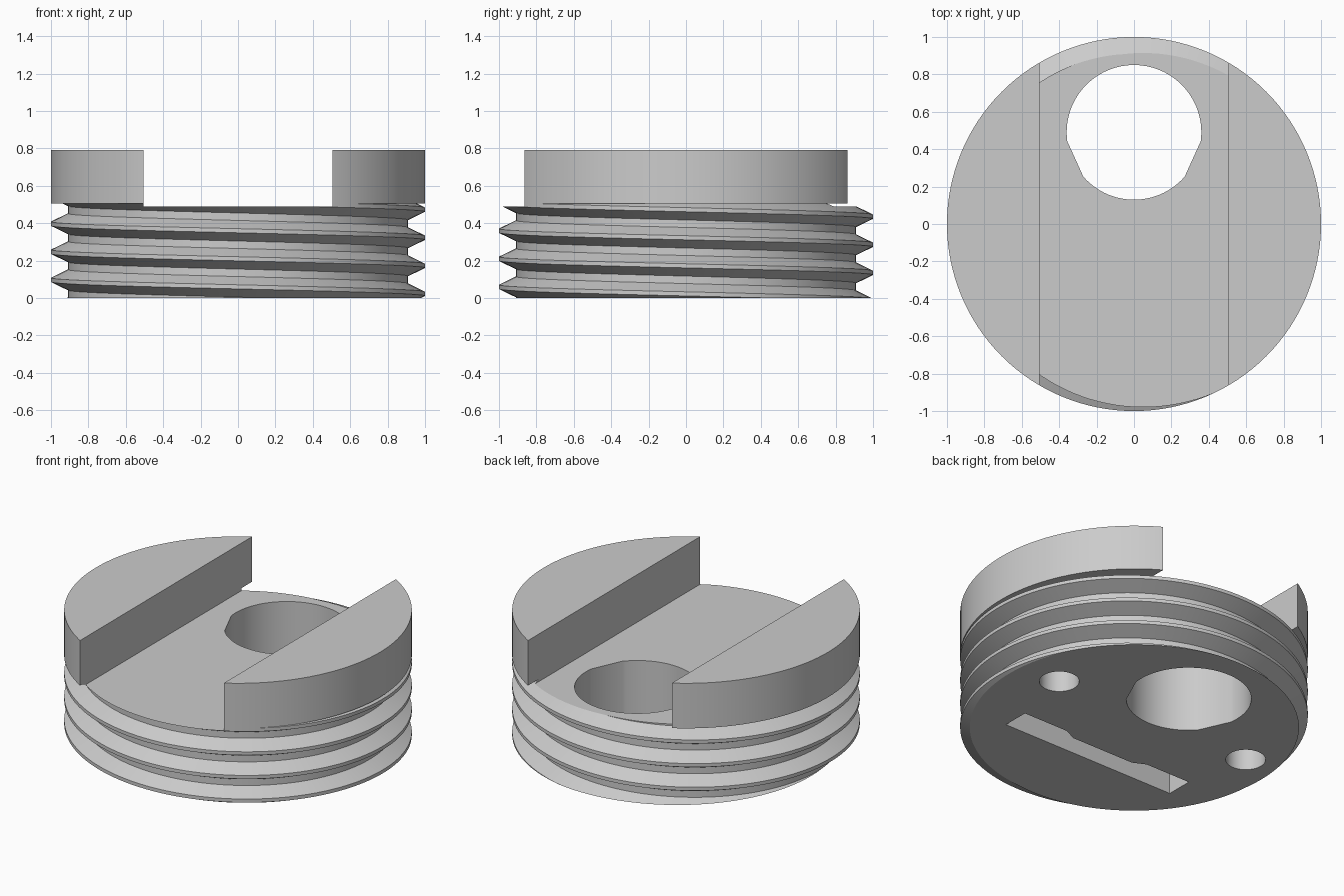
import bpy, bmesh, math

if "Cube" in bpy.data.objects:
    bpy.data.objects.remove(bpy.data.objects["Cube"])

PITCH, ROOT, CREST = 0.15, 0.91, 1.0
BODY_TOP, FLOOR, TOP = 0.504, 0.488, 0.79

grey = bpy.data.materials.new("light_grey")
grey.use_nodes = True
grey.diffuse_color = (0.6, 0.6, 0.6, 1)
grey.node_tree.nodes["Principled BSDF"].inputs["Base Color"].default_value = (0.6, 0.6, 0.6, 1)


def make_object(name, bm):
    bmesh.ops.recalc_face_normals(bm, faces=bm.faces)
    mesh = bpy.data.meshes.new(name)
    bm.to_mesh(mesh)
    bm.free()
    mesh.materials.append(grey)
    obj = bpy.data.objects.new(name, mesh)
    bpy.context.collection.objects.link(obj)
    return obj


def circle(x, y, r, steps=96, skip=()):
    angles = [a * 360 / steps for a in range(steps)]
    return [(x + r * math.cos(math.radians(a)), y + r * math.sin(math.radians(a)))
            for a in angles if not any(lo < a < hi for lo, hi in skip)]


def prism(name, outline, z0, z1):
    bm = bmesh.new()
    base = bm.faces.new([bm.verts.new((x, y, z0)) for x, y in outline])
    side = bmesh.ops.extrude_face_region(bm, geom=[base], use_keep_orig=True)["geom"]
    for v in side:
        if isinstance(v, bmesh.types.BMVert):
            v.co.z = z1
    return make_object(name, bm)


def activate(obj):
    bpy.ops.object.select_all(action="DESELECT")
    obj.select_set(True)
    bpy.context.view_layer.objects.active = obj


def cut(obj, cutter):
    mod = obj.modifiers.new("cut", "BOOLEAN")
    mod.operation, mod.solver, mod.object = "DIFFERENCE", "EXACT", cutter
    activate(obj)
    bpy.ops.object.modifier_apply(modifier=mod.name)


def threaded_body(steps=128, turns=8):
    # Left-handed helix: each column is one pitch lower after a full turn
    profile = [(-0.055, ROOT), (-0.011, CREST), (0.011, CREST), (0.055, ROOT)]
    bm = bmesh.new()
    cols = []
    for i in range(steps):
        a = math.tau * i / steps
        start = 0.022 - PITCH * (2 + i / steps)
        cols.append([bm.verts.new((r * math.cos(a), r * math.sin(a), start + PITCH * t + dz))
                     for t in range(turns) for dz, r in profile])
    for i in range(steps):
        here, after = cols[i], cols[(i + 1) % steps]
        shift = len(profile) if i == steps - 1 else 0
        for m in range(shift, len(here) - 1):
            bm.faces.new((here[m], after[m - shift], after[m + 1 - shift], here[m + 1]))
    # Trim flat at both ends and cap
    for z, n in ((0, -1), (BODY_TOP, 1)):
        res = bmesh.ops.bisect_plane(bm, geom=bm.verts[:] + bm.edges[:] + bm.faces[:], dist=1e-6,
                                     plane_co=(0, 0, z), plane_no=(0, 0, n), clear_outer=True)
        rim = [e for e in res["geom_cut"] if isinstance(e, bmesh.types.BMEdge)]
        bmesh.ops.edgeloop_fill(bm, edges=rim)
    return make_object("threaded_body", bm)


body = threaded_body()
pads = prism("top_pads", circle(0, 0, CREST, 128), BODY_TOP, TOP)

# Wide channel across the top, separating the two pads
channel = prism("channel_cutter", [(-0.505, -2), (0.505, -2), (0.505, 2), (-0.505, 2)], FLOOR, 1)
# Through hole with two short flats
hole = prism("hole_cutter", circle(0, 0.49, 0.36, 96, [(188, 219), (321, 352)]), -1, 1)
# Blind pin holes and slot in the underside
pins = [prism("pin_cutter", circle(s * 0.7, 0.165, 0.115, 48), -1, 0.3) for s in (-1, 1)]
half = [(0.615, -0.413), (0.615, -0.243), (0.3, -0.243), (0.22, -0.282)]
slot = prism("slot_cutter", half + [(-x, y) for x, y in reversed(half)], -1, 0.3)

cut(pads, channel)
cutters = [channel, hole, slot] + pins
for c in cutters:
    cut(body, c)
for c in cutters:
    bpy.data.objects.remove(c)

# Smooth the round walls, keep the edges crisp
for obj in (body, pads):
    activate(obj)
    bpy.ops.object.shade_smooth_by_angle(angle=math.radians(25))
